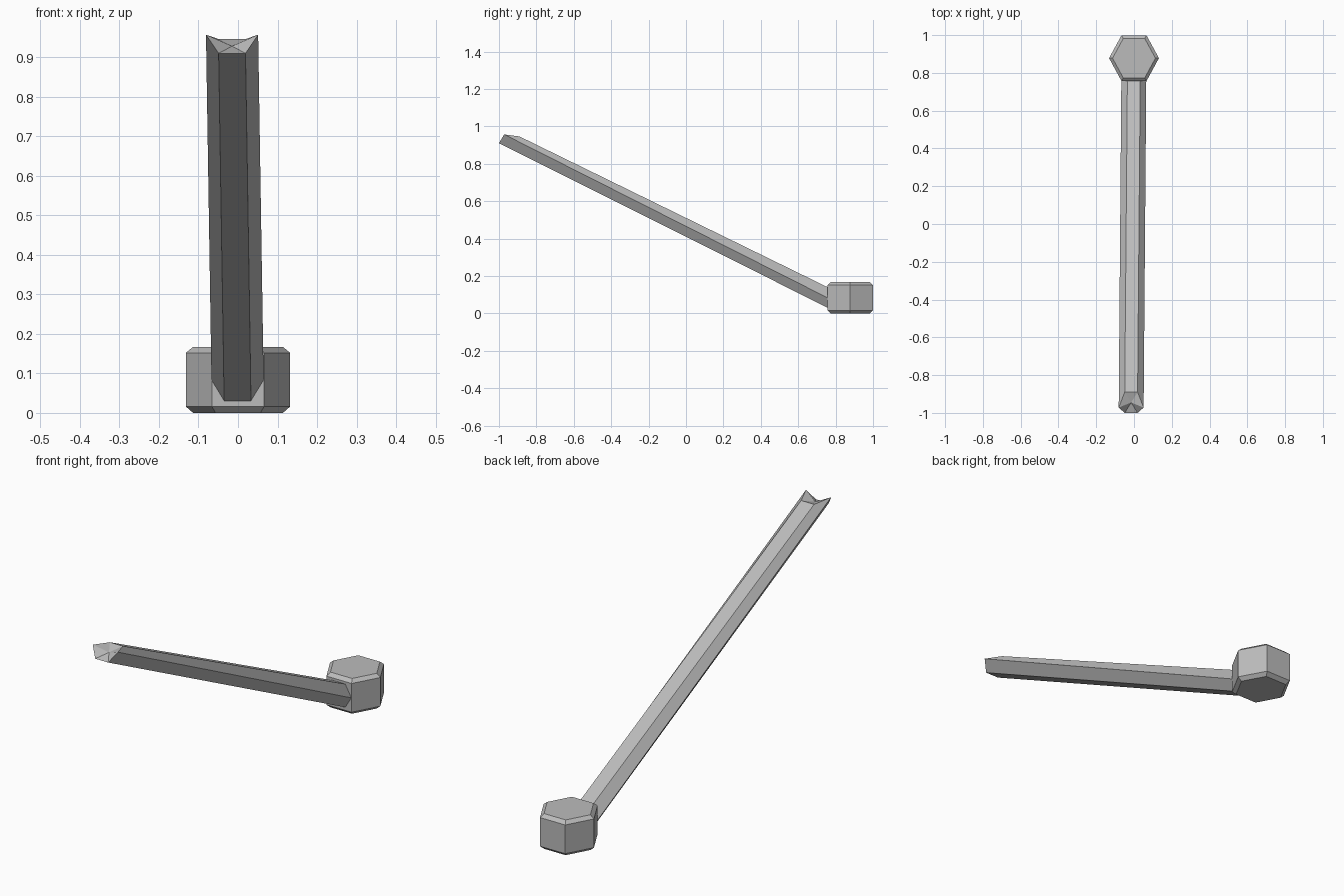
import bpy
import bmesh
import math
from mathutils import Vector

cube = bpy.data.objects.get("Cube")
if cube:
    bpy.data.objects.remove(cube, do_unlink=True)

grey = bpy.data.materials.new("plain grey")
grey.use_nodes = True
COLOUR = (0.5, 0.5, 0.5, 1)
grey.diffuse_color = COLOUR
grey.node_tree.nodes["Principled BSDF"].inputs["Base Color"].default_value = COLOUR


def loft(name, rings, centres=(None, None)):
    """Skin matching rings; each end is a flat cap or a fan to a centre."""
    bm = bmesh.new()
    loops = [[bm.verts.new(p) for p in ring] for ring in rings]
    n = len(loops[0])
    for a, b in zip(loops, loops[1:]):
        for i in range(n):
            j = (i + 1) % n
            bm.faces.new((a[i], a[j], b[j], b[i]))
    for loop, centre in zip((loops[0], loops[-1]), centres):
        if centre is None:
            bm.faces.new(loop)
        else:
            hub = bm.verts.new(centre)
            for i in range(n):
                bm.faces.new((loop[i], loop[(i + 1) % n], hub))
    bmesh.ops.recalc_face_normals(bm, faces=bm.faces)
    mesh = bpy.data.meshes.new(name)
    bm.to_mesh(mesh)
    bm.free()
    mesh.materials.append(grey)
    obj = bpy.data.objects.new(name, mesh)
    bpy.context.collection.objects.link(obj)
    return obj


# Hammer head: upright hexagonal block with chamfered rims
def head_ring(z, scale):
    corners = [math.radians(60 * i) for i in range(6)]
    return [(0.132 * scale * math.cos(a),
             0.878 + 0.14 * scale * math.sin(a), z) for a in corners]


loft("hammer_head", [head_ring(0, 0.86), head_ring(0.016, 1),
                     head_ring(0.152, 1), head_ring(0.167, 0.86)])


# Handle: sloping hexagonal bar, each ring given by its low, middle and high (y, z)
def handle_ring(x, low, mid, high):
    return [(x + side * w, *p) for side, w, p in (
        (-1, 0.034, low), (1, 0.034, low), (1, 0.066, mid),
        (1, 0.034, high), (-1, 0.034, high), (-1, 0.066, mid))]


root = handle_ring(-0.001, (0.77, 0.024), (0.77, 0.077), (0.77, 0.134))
tip = handle_ring(-0.015, (-1, 0.91), (-0.972, 0.957), (-0.89, 0.946))

# The notched tip dips to a point between its low and high edges
dip = (Vector(tip[0]) + Vector(tip[1]) + Vector(tip[3]) + Vector(tip[4])) / 4
loft("handle", [root, tip], (None, dip))
